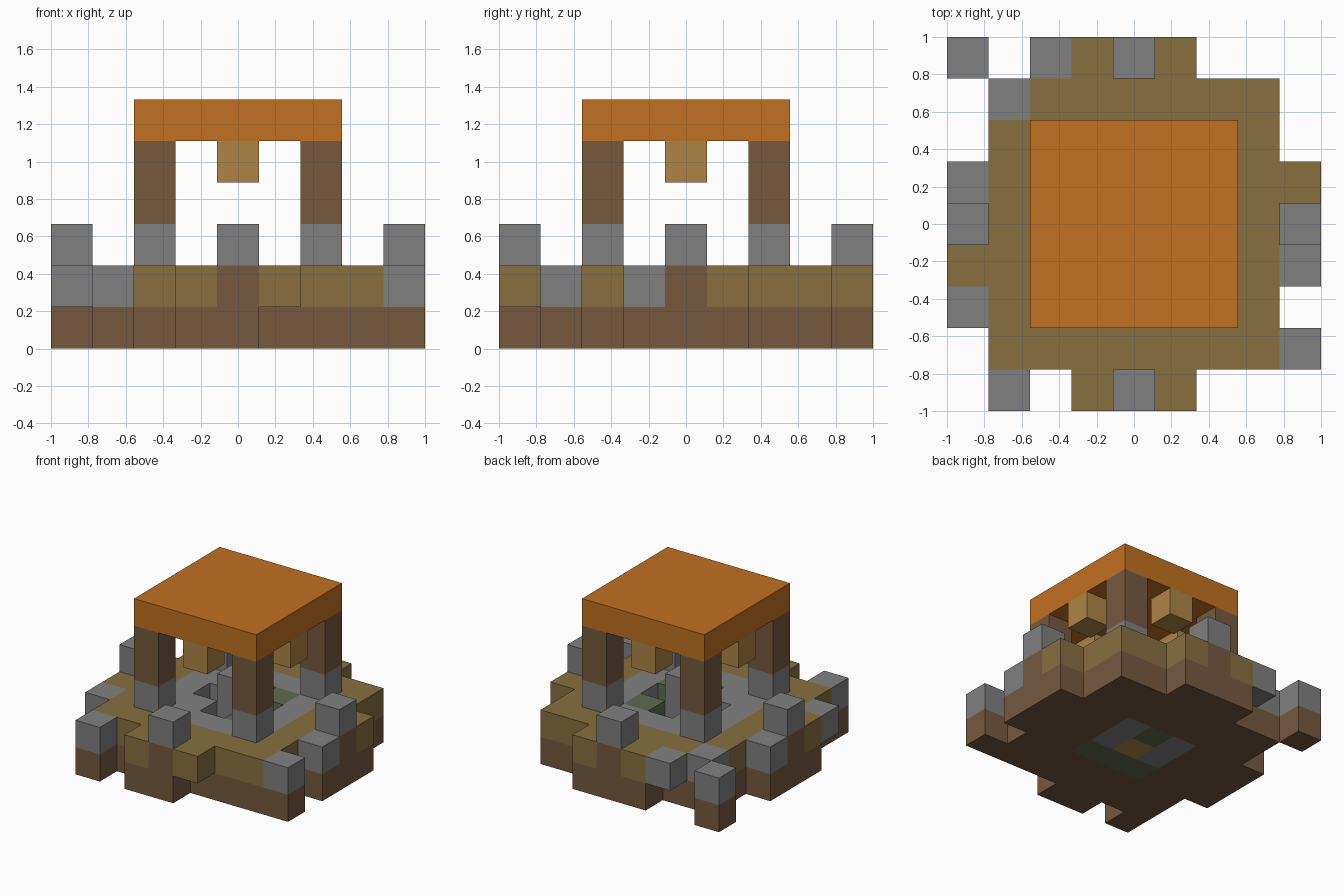
import bpy
import bmesh
from mathutils import Vector

cube = bpy.data.objects.get("Cube")
if cube:
    bpy.data.objects.remove(cube, do_unlink=True)

N = 9
UNIT = 2 / N


def srgb(hex_code):
    chans = [int(hex_code[i:i + 2], 16) / 255 for i in (0, 2, 4)]
    return [c / 12.92 if c < 0.04045 else ((c + 0.055) / 1.055) ** 2.4 for c in chans] + [1]


def material(name, hex_code):
    mat = bpy.data.materials.new(name)
    mat.use_nodes = True
    mat.diffuse_color = srgb(hex_code)
    bsdf = next(n for n in mat.node_tree.nodes if n.type == 'BSDF_PRINCIPLED')
    bsdf.inputs["Base Color"].default_value = srgb(hex_code)
    bsdf.inputs["Roughness"].default_value = 0.9
    return mat


brown = material("earth brown", "76593F")
olive = material("grass olive", "877040")
grey = material("stone grey", "808080")
green = material("mossy green", "5F6B52")
tan = material("lantern tan", "AE8546")
orange = material("roof orange", "C17121")

# Ground plans, back row first: B earth, G grass, S stone, M moss, T ember
FOUNDATION = """
B..BBB...
.BBBBBBB.
.BBBBBBB.
BBBSMSBBB
BBBSTSBBB
BBBMMMBBB
.BBBBBBB.
.BBBBBBBB
.B.BB....
""".split()
GROUND = """
S.SGBG...
.SGGGGGG.
.GSSSSSG.
SGSS.MSGG
BGS.S.SGB
GGSS.MSGS
SGSSSSSG.
.GGGGGGGS
.S.GBG...
""".split()

parts = {}   # part name -> (cells, material)
solid = set()


def add_part(name, mat, cells):
    cells = set(cells)
    parts[name] = (cells, mat)
    solid.update(cells)


def plan_cells(plan, letter, level):
    return {(i, N - 1 - r, level) for r, row in enumerate(plan)
            for i, ch in enumerate(row) if ch == letter}


# Ground built from the two plans
for name, mat, letter in (("earth", brown, "B"), ("grass", olive, "G"),
                          ("stone_paving", grey, "S"), ("mossy_stones", green, "M"),
                          ("ember", tan, "T")):
    add_part(name, mat, plan_cells(FOUNDATION, letter, 0) | plan_cells(GROUND, letter, 1))

# Pavilion: corner posts on stone feet, square roof, hanging lanterns
corners = [(i, j) for i in (2, 6) for j in (2, 6)]
add_part("post_feet", grey, [(i, j, 2) for i, j in corners])
add_part("posts", brown, [(i, j, k) for i, j in corners for k in (3, 4)])
add_part("roof", orange, [(i, j, 5) for i in range(2, 7) for j in range(2, 7)])
add_part("lanterns", tan, [(i, j, 4) for i, j in ((4, 2), (4, 6), (2, 4), (6, 4))])

# Edge markers and centre pedestal
add_part("edge_stones", grey, [(i, j, 2) for i, j in ((4, 0), (4, 8), (0, 4), (8, 4))])
add_part("centre_pedestal", grey, [(4, 4, 2)])


def build(name, cells, mat):
    """Outer skin of a group of blocks, with flat areas merged."""
    bm = bmesh.new()
    for cell in cells:
        centre = Vector(cell) + Vector((0.5, 0.5, 0.5))
        for axis in range(3):
            for sign in (-1, 1):
                normal = Vector((0, 0, 0))
                normal[axis] = sign
                if tuple(int(c + n) for c, n in zip(cell, normal)) in solid:
                    continue
                u = Vector((0, 0, 0))
                u[(axis + 1) % 3] = 0.5
                v = normal.cross(u)
                mid = centre + normal * 0.5
                ring = (mid - u - v, mid + u - v, mid + u + v, mid - u + v)
                bm.faces.new([bm.verts.new(p * UNIT - Vector((1, 1, 0))) for p in ring])
    bmesh.ops.remove_doubles(bm, verts=bm.verts, dist=0.001)
    bmesh.ops.dissolve_limit(bm, angle_limit=0.01, verts=bm.verts, edges=bm.edges)
    mesh = bpy.data.meshes.new(name)
    bm.to_mesh(mesh)
    bm.free()
    mesh.materials.append(mat)
    bpy.context.collection.objects.link(bpy.data.objects.new(name, mesh))


for part, (cells, mat) in parts.items():
    build(part, cells, mat)
